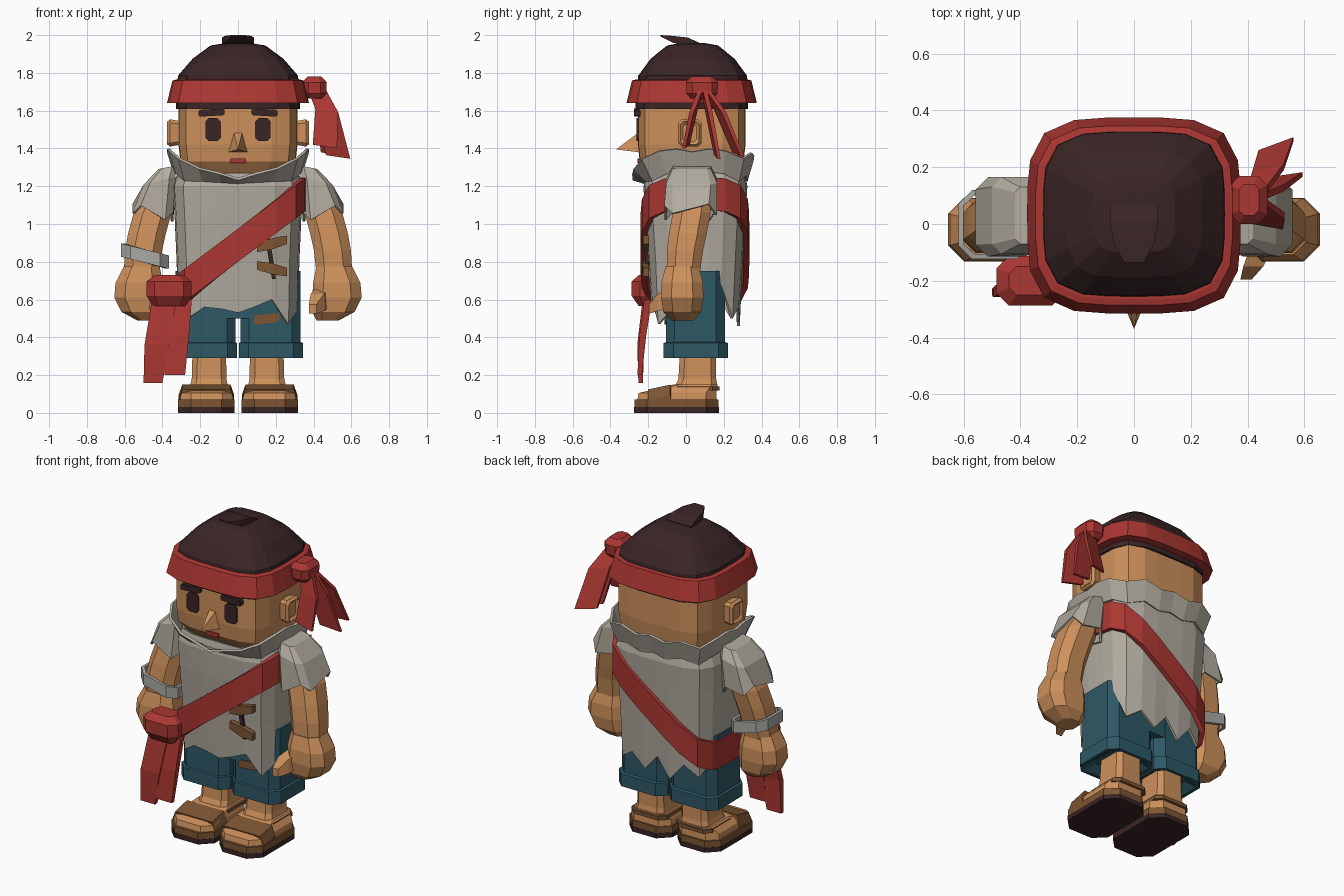
import bpy, bmesh, math
from mathutils import Vector


def mat(name, r, g, b):
    m = bpy.data.materials.new(name)
    m.diffuse_color = (r, g, b, 1)
    return m


SKIN = mat("skin", .61, .28, .105)
DARK = mat("dark_brown", .042, .018, .019)
RED = mat("red_cloth", .41, .038, .032)
SHIRT = mat("shirt_grey", .445, .41, .35)
TEAL = mat("teal_cloth", .026, .098, .133)
BROWN = mat("leather", .205, .091, .032)
METAL = mat("bracelet_grey", .40, .40, .375)


def make(name, verts, faces, m, solid=0):
    me = bpy.data.meshes.new(name)
    me.from_pydata([tuple(v) for v in verts], [], faces)
    bm = bmesh.new()
    bm.from_mesh(me)
    bmesh.ops.recalc_face_normals(bm, faces=bm.faces)
    bm.to_mesh(me)
    bm.free()
    me.materials.append(m)
    o = bpy.data.objects.new(name, me)
    bpy.context.collection.objects.link(o)
    if solid:
        s = o.modifiers.new("thickness", 'SOLIDIFY')
        s.thickness = solid
        s.offset = -1
    return o


def loft(name, rings, m, caps=True, solid=0, side=1):
    n = len(rings[0])
    verts = [(p[0] * side, p[1], p[2]) for r in rings for p in r]
    faces = [(i * n + k, i * n + (k + 1) % n, (i + 1) * n + (k + 1) % n, (i + 1) * n + k)
             for i in range(len(rings) - 1) for k in range(n)]
    if caps:
        faces += [tuple(range(n)), tuple(range((len(rings) - 1) * n, len(rings) * n))]
    return make(name, verts, faces, m, solid)


def soft(cx, cy, z, hx, hy, p=4, n=24):
    """Rounded rectangle ring, starting at +x; z is a number, a list or a rule of x."""
    pts = []
    for k in range(n):
        c, s = math.cos(math.tau * k / n), math.sin(math.tau * k / n)
        r = (abs(c) ** p + abs(s) ** p) ** (-1 / p)
        x = cx + hx * r * c
        zz = z[k] if isinstance(z, list) else z(x) if callable(z) else z
        pts.append((x, cy + hy * r * s, zz))
    return pts


def octa(cx, cy, z, hx, hy, c=.3, tilt=0, jag=0):
    """Chamfered rectangle ring."""
    d = c * min(hx, hy)
    a, b = hx - d, hy - d
    pts = [(hx, -b), (hx, b), (a, hy), (-a, hy), (-hx, b), (-hx, -b), (-a, -hy), (a, -hy)]
    return [(cx + x, cy + y, z + tilt * x + (jag if i % 2 else -jag)) for i, (x, y) in enumerate(pts)]


def ribbon(name, path, w, t, m, side=1):
    """Flat strip through (x, y, z, half width, half thickness) points."""
    w, t = Vector(w).normalized(), Vector(t).normalized()
    rings = []
    for x, y, z, hw, ht in path:
        c = Vector((x, y, z))
        rings.append([c + w * hw + t * ht, c - w * hw + t * ht, c - w * hw - t * ht, c + w * hw - t * ht])
    return loft(name, rings, m, side=side)


def plate(name, cx, cz, hx, hz, y, m, c=.4, tilt=0, depth=.012):
    """Chamfered plate facing forward, its front at y."""
    o = octa(0, 0, 0, hx, hz, c)
    return loft(name, [[(cx + p[0], yy, cz + p[1] + tilt * p[0]) for p in o] for yy in (y, y + depth)], m)


X, Y, Z = (1, 0, 0), (0, 1, 0), (0, 0, 1)

# Head and face
loft("head", [soft(0, .03, z, hx, hy, 5) for z, hx, hy in
              [(1.27, .26, .23), (1.33, .305, .275), (1.42, .315, .285), (1.66, .315, .285)]], SKIN)
make("nose", [(-.05, -.25, 1.38), (.05, -.25, 1.38), (.022, -.25, 1.485), (-.022, -.25, 1.485), (0, -.37, 1.395)],
     [(0, 1, 2, 3), (0, 1, 4), (1, 2, 4), (2, 3, 4), (3, 0, 4)], SKIN)
plate("mouth", 0, 1.335, .042, .012, -.258, RED)
for s in (-1, 1):
    plate("eye", s * .132, 1.5, .041, .06, -.262, DARK)
    plate("eyebrow", s * .14, 1.59, .068, .018, -.275, DARK, tilt=-.06 * s, depth=.035)
    ear = [[(x, .02 + p[0], 1.482 + p[1]) for p in octa(0, 0, 0, a, b)]
           for x, a, b in [(.29, .05, .06), (.36, .062, .072), (.375, .05, .06), (.362, .035, .045)]]
    loft("ear", ear, SKIN, side=s)

# Hair and headband
loft("hair_rim", [soft(0, .03, z, .328, .298) for z in (1.61, 1.66)], DARK)
loft("headband", [soft(0, .03, z, hx, hy) for z, hx, hy in
                  [(1.64, .34, .31), (1.64, .376, .345), (1.76, .347, .316), (1.765, .325, .295)]], RED)
loft("hair", [soft(0, .035, z, hx, hy) for z, hx, hy in
              [(1.74, .322, .292), (1.785, .318, .288), (1.875, .24, .222), (1.945, .145, .135),
               (1.957, .07, .07)]], DARK)
ribbon("hair_tuft", [(0, .07, 1.93, .085, .03), (0, .01, 1.965, .085, .022), (0, -.07, 1.978, .07, .018),
                     (0, -.135, 1.996, .035, .004)], X, Z, DARK)
loft("headband_knot", [octa(.405, .085, z, h, h + .02, .5) for z, h in
                       [(1.665, .04), (1.69, .062), (1.75, .065), (1.782, .035)]], RED)
for ex, ey, ez, mid in [(.5, .275, 1.37, .18), (.53, .165, 1.355, .12), (.46, .0, 1.41, .04)]:
    ribbon("headband_tail", [(.41, .09, 1.73, .05, .012), (.47, mid, 1.6, .062, .012), (ex, ey, ez, .066, .008)],
           (1, (ey - .09) * 2, -.15), Y, RED)

# Shirt with ragged hem and flared collar
hem = [.55, .6, .69, .5, .56, .48, .58, .46, .57, .5, .6, .52, .6, .52, .57, .5, .56, .55, .53, .56, .6, .47, .54, .5]
loft("shirt", [soft(0, .05, hem, .318, .235), soft(0, .05, .8, .325, .25), soft(0, .048, 1.05, .336, .267),
               soft(0, .05, 1.2, .345, .275), soft(0, .05, 1.27, .32, .26)], SHIRT, caps=False, solid=.015)
rim = [1.385, 1.4, 1.39, 1.35, 1.38, 1.35, 1.37]
half = [1.4, 1.39, 1.35, 1.3, 1.275, 1.245]
top = rim + rim[5:0:-1] + [1.385] + half[:5] + [1.245] + half[4::-1]
base = [z - .12 for z in top]
base[15:22] = [1.235, 1.235, 1.23, 1.225, 1.23, 1.235, 1.235]
loft("collar", [soft(0, .05, base, .325, .262), soft(0, .035, top, .362, .312)], SHIRT, caps=False, solid=.015)

# Toggles and lacing on the shirt, patch on the shorts
ribbon("lacing", [(.15, -.208, .94, .012, .008), (.17, -.208, .84, .012, .008), (.19, -.204, .71, .01, .008)], X, Y, DARK)
for z, t in [(.895, .022), (.763, -.018)]:
    ribbon("toggle", [(.1, -.212, z - t, .022, .016), (.18, -.216, z, .03, .018), (.26, -.212, z + t, .022, .016)],
           Z, Y, BROWN)
plate("shorts_patch", .152, .498, .068, .024, -.114, BROWN, tilt=.1)

# Diagonal sash, knot and hanging ends
loft("sash", [soft(.012, .047, lambda x, b=b: b + .75 * x, .352, .288) for b in (.8, .975)],
     RED, caps=False, solid=.03)
loft("sash_knot", [octa(-.365, -.2, z, hx, hy, .5) for z, hx, hy in
                   [(.565, .085, .05), (.62, .12, .088), (.695, .12, .088), (.73, .075, .05)]], RED)
ribbon("sash_tail", [(-.39, -.21, .6, .065, .02), (-.43, -.24, .36, .065, .018), (-.45, -.24, .158, .05, .012)], X, Y, RED)
ribbon("sash_tail", [(-.31, -.2, .6, .065, .02), (-.325, -.23, .4, .065, .018), (-.335, -.245, .2, .055, .012)], X, Y, RED)

for s in (-1, 1):
    # Sleeve, arm, hand
    loft("sleeve", [octa(.375, .03, 1.3, .045, .1, .4, -.2), octa(.415, .03, 1.23, .085, .135, .4, -.25),
                    octa(.45, .025, 1.06, .108, .14, .4, .2, .025)], SHIRT, caps=False, solid=.012, side=s)
    loft("sleeve_top", [octa(.375, .03, 1.3, .045, .1, .4, -.2), octa(.375, .03, 1.28, .04, .09, .4, -.2)], SHIRT, side=s)
    loft("arm", [octa(cx, cy, z, hx, hy, .5) for cx, cy, z, hx, hy in
                 [(.405, .04, 1.22, .05, .08), (.452, .03, 1.06, .1, .1), (.482, .01, .95, .1, .1),
                  (.5, -.005, .86, .098, .095), (.51, -.015, .74, .095, .088)]], SKIN, side=s)
    loft("hand", [octa(cx, -.02, z, hx, hy, .5) for cx, z, hx, hy in
                  [(.51, .775, .095, .088), (.523, .69, .125, .11), (.524, .61, .131, .112),
                   (.505, .535, .112, .1), (.475, .49, .06, .06)]], SKIN, side=s)
    ribbon("thumb", [(.45, -.08, .61, .05, .04), (.42, -.15, .585, .045, .035), (.395, -.195, .55, .025, .02)],
           Z, X, SKIN, side=s)
    # Shorts with turned cuff
    loft("shorts_leg", [octa(.172, .05, z, .16, .157) for z in (.35, .56, .75)], TEAL, side=s)
    loft("shorts_cuff", [octa(.175, .052, z, hx, hx) for z, hx in
                         [(.33, .1), (.29, .15), (.29, .17), (.37, .17), (.375, .155)]], TEAL, side=s)
    # Calf, foot and sandal
    loft("calf", [octa(.155, .05, .12, .105, .12), octa(.153, .06, .18, .092, .1), octa(.152, .065, .36, .088, .095)],
         SKIN, side=s)
    loft("foot", [octa(.166, -.048, .065, .14, .21, .4), octa(.166, -.045, .105, .137, .205, .4),
                  octa(.155, .05, .15, .112, .118)], SKIN, side=s)
    loft("sandal_sole", [octa(.168, -.05, z, .15, .225, .45) for z in (0, .03)], DARK, side=s)
    loft("sandal_base", [octa(.168, -.05, z, .149, .223, .45) for z in (.03, .07)], BROWN, side=s)
    ribbon("toe_strap", [(.02, -.14, .07, .06, .012), (.04, -.14, .125, .06, .012), (.295, -.14, .125, .06, .012),
                         (.315, -.14, .07, .06, .012)], (0, 1, .22), (0, -.22, 1), BROWN, side=s)
    loft("ankle_strap", [octa(.156, .048, z, .122, .13) for z in (.118, .14)], BROWN, side=s)

loft("shorts_hips", [octa(0, .05, z, .3, .155) for z in (.5, .78)], TEAL)

# Bracelet on one wrist
loft("bracelet", [octa(-.492, -.002, z, .127, .122, .4, -.25) for z in (.795, .865)],
     METAL, caps=False, solid=.02)
